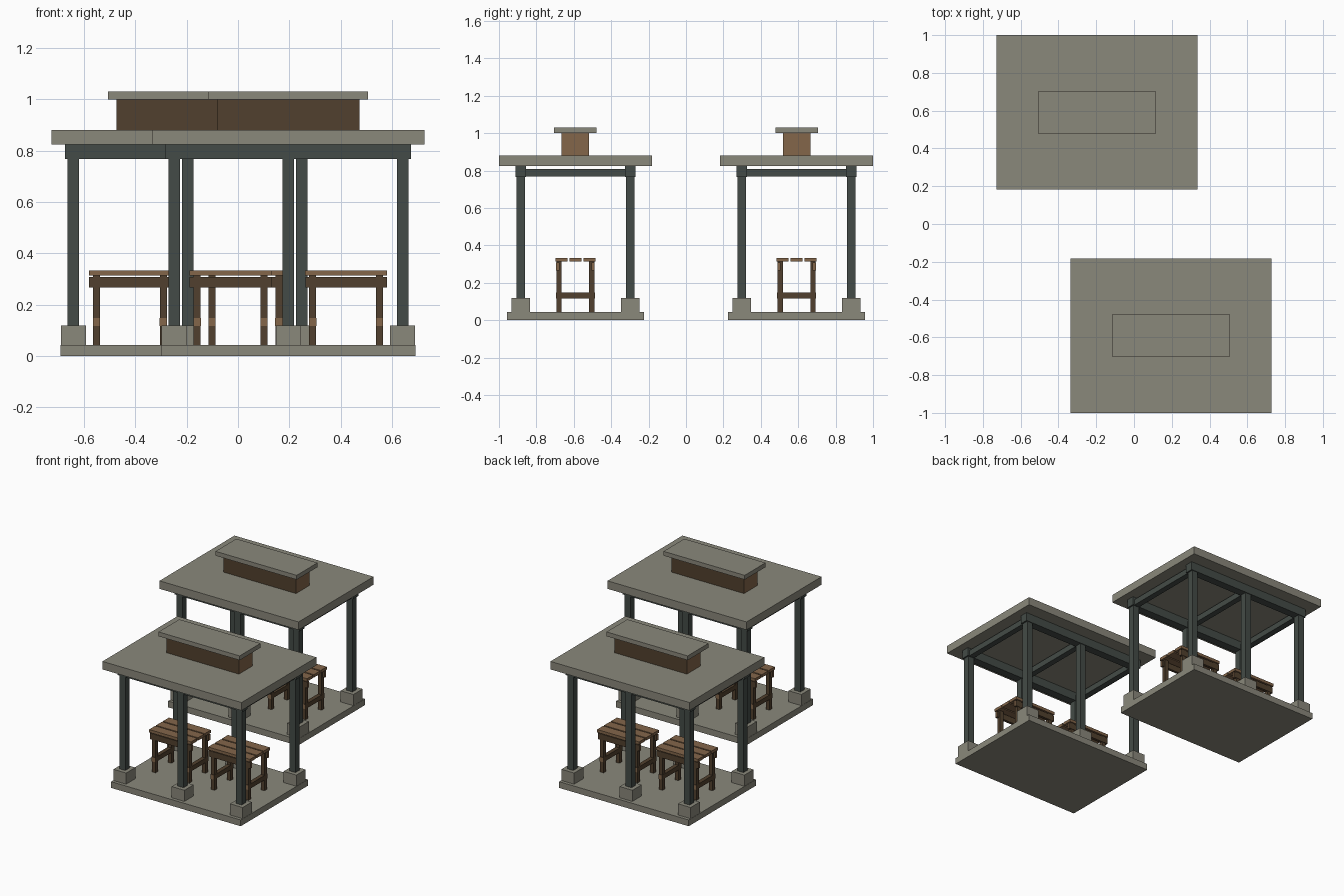
import bpy, bmesh

if "Cube" in bpy.data.objects:
    bpy.data.objects.remove(bpy.data.objects["Cube"])


def material(name, hex_code):
    def lin(c):
        c /= 255
        return c / 12.92 if c <= 0.04045 else ((c + 0.055) / 1.055) ** 2.4
    m = bpy.data.materials.new(name)
    m.diffuse_color = (*[lin(int(hex_code[i:i + 2], 16)) for i in (0, 2, 4)], 1)
    m.use_nodes = True
    m.node_tree.nodes["Principled BSDF"].inputs["Base Color"].default_value = m.diffuse_color
    return m


CONCRETE = material("concrete grey", "8A887B")
METAL = material("dark metal", "444B47")
DARK = material("dark wood", "51402E")
LIGHT = material("light wood", "83664A")


def box(name, mat, cx, cy, z0, z1, sx, sy, end_axis=None):
    """Box from z0 to z1; end_axis gives lighter end-grain faces on that axis."""
    bm = bmesh.new()
    bmesh.ops.create_cube(bm, size=1)
    for v in bm.verts:
        v.co.x = cx + v.co.x * sx
        v.co.y = cy + v.co.y * sy
        v.co.z = (z0 + z1) / 2 + v.co.z * (z1 - z0)
    bm.normal_update()
    if end_axis is not None:
        for f in bm.faces:
            f.material_index = int(abs(f.normal[end_axis]) > 0.5)
    me = bpy.data.meshes.new(name)
    me.materials.append(mat)
    if end_axis is not None:
        me.materials.append(LIGHT)
    bm.to_mesh(me)
    bm.free()
    bpy.context.collection.objects.link(bpy.data.objects.new(name, me))


def stool(cx, cy):
    # three seat slats
    for i in (-1, 0, 1):
        box("seat_slat", LIGHT, cx, cy + i * 0.075, 0.314, 0.334, 0.32, 0.066)
    # side aprons
    for s in (-1, 1):
        box("seat_apron", DARK, cx, cy + s * 0.094, 0.267, 0.308, 0.318, 0.018, 0)
    # legs and their cross rails
    for sx in (-1, 1):
        x = cx + sx * 0.13
        for sy in (-1, 1):
            box("seat_leg", DARK, x, cy + sy * 0.087, 0.043, 0.314, 0.027, 0.027, 2)
        box("leg_rail", DARK, x, cy, 0.117, 0.149, 0.028, 0.208, 1)


def pavilion(cx, cy):
    # floor slab and flat roof
    box("floor_slab", CONCRETE, cx, cy, 0, 0.043, 0.99, 0.732)
    box("roof_slab", CONCRETE, cx, cy, 0.825, 0.88, 1.062, 0.818)
    # raised roof vent with cap
    box("roof_vent", DARK, cx, cy, 0.88, 1.0, 0.553, 0.147, 0)
    box("vent_cap", CONCRETE, cx, cy, 1.0, 1.03, 0.62, 0.227)
    # posts on footings, with cross beams
    for i in (-1, 0, 1):
        x = cx + i * 0.445
        for s in (-1, 1):
            y = cy + s * 0.293
            box("post_footing", CONCRETE, x, y, 0.043, 0.12, 0.097, 0.1)
            box("post", METAL, x, y, 0.12, 0.825, 0.045, 0.045)
        box("cross_beam", METAL, x, cy, 0.768, 0.808, 0.04, 0.636)
    # long beams
    for s in (-1, 1):
        box("long_beam", METAL, cx, cy + s * 0.293, 0.767, 0.825, 0.955, 0.055)
    # two stools
    for s in (-1, 1):
        stool(cx + s * 0.225, cy)


pavilion(0.196, -0.591)
pavilion(-0.196, 0.591)
